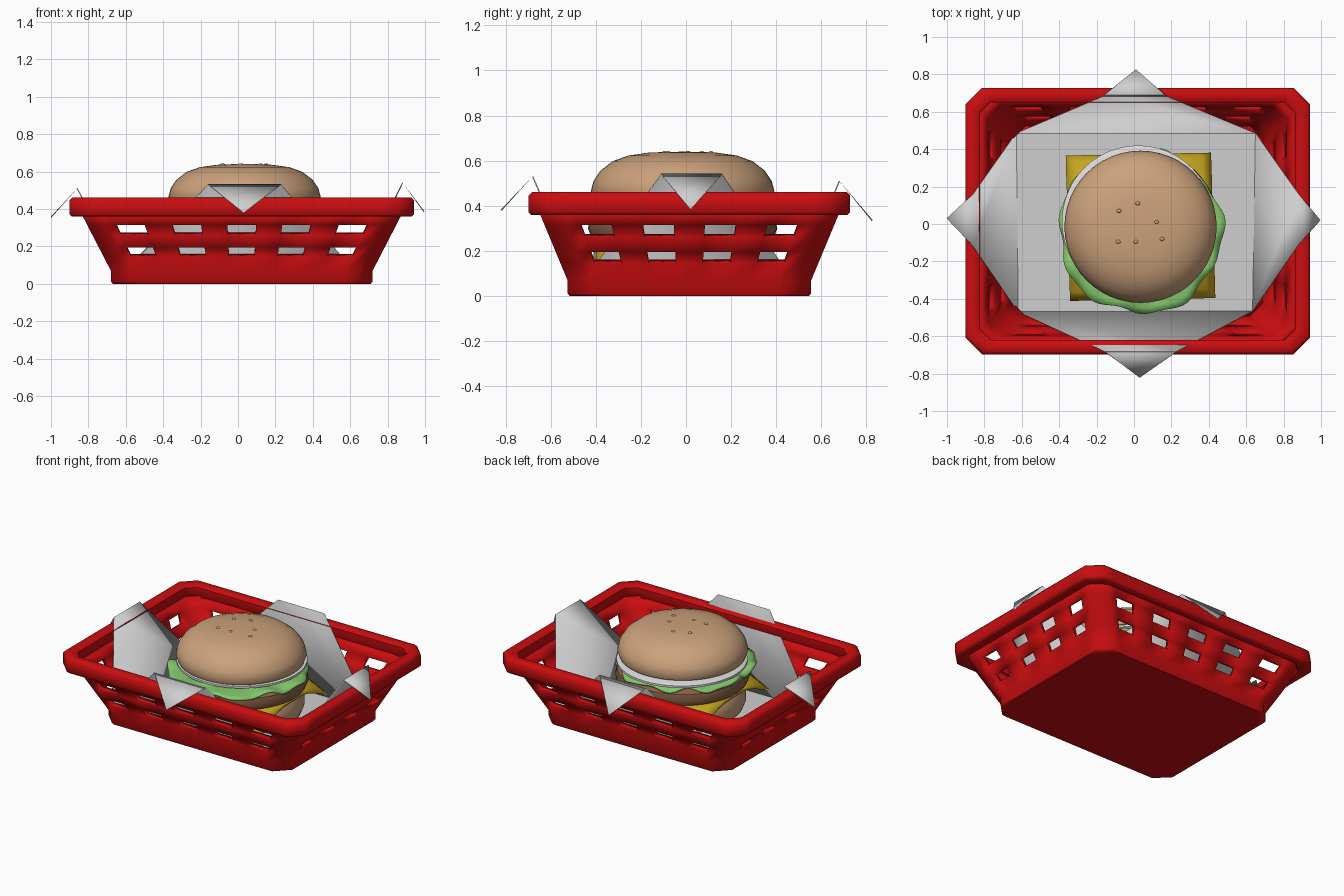
import bpy, bmesh, math
from mathutils import Vector

if "Cube" in bpy.data.objects:
    bpy.data.objects.remove(bpy.data.objects["Cube"])


def material(name, rgb):
    m = bpy.data.materials.new(name)
    m.diffuse_color = (*rgb, 1)
    m.use_nodes = True
    m.node_tree.nodes["Principled BSDF"].inputs["Base Color"].default_value = m.diffuse_color
    return m


RED = material("red plastic", (0.60, 0.004, 0.005))
PAPER = material("white paper", (0.62, 0.62, 0.62))
BUN = material("toasted bun", (0.60, 0.36, 0.20))
PATTY = material("brown patty", (0.25, 0.12, 0.065))
GREEN = material("lettuce green", (0.23, 0.58, 0.15))
CHEESE = material("cheese yellow", (0.58, 0.39, 0.015))
ONION = material("onion white", (0.72, 0.72, 0.72))


def finish(name, bm, mat, angle=40, thick=0, offset=-1):
    bmesh.ops.recalc_face_normals(bm, faces=bm.faces)
    me = bpy.data.meshes.new(name)
    bm.to_mesh(me)
    bm.free()
    ob = bpy.data.objects.new(name, me)
    bpy.context.collection.objects.link(ob)
    me.materials.append(mat)
    bpy.ops.object.select_all(action='DESELECT')
    ob.select_set(True)
    bpy.context.view_layer.objects.active = ob
    bpy.ops.object.shade_smooth_by_angle(angle=math.radians(angle))
    if thick:
        mod = ob.modifiers.new("thickness", 'SOLIDIFY')
        mod.thickness = thick
        mod.offset = offset
    return ob


def lathe(name, profile, centre, mat, n=48):
    """Revolve (radius, z) points; end points on the axis are capped."""
    bm = bmesh.new()
    rings = []
    for r, z in profile:
        if r == 0:
            rings.append([bm.verts.new((centre[0], centre[1], z))] * n)
        else:
            rings.append([bm.verts.new((centre[0] + r * math.cos(2 * math.pi * i / n),
                                        centre[1] + r * math.sin(2 * math.pi * i / n), z))
                          for i in range(n)])
    for a, b in zip(rings, rings[1:]):
        for i in range(n):
            j = (i + 1) % n
            bm.faces.new(list(dict.fromkeys((a[i], a[j], b[j], b[i]))))
    return finish(name, bm, mat)


# Basket: chamfered rectangular rings, with hole breakpoints along each side
CX, CY, CH = 0.02, 0.015, 0.09


def breaks(centres, hw):
    us, holes = [-1.0], []
    for c in centres:
        holes.append(len(us))
        us += [c - hw, c + hw]
    return us + [1.0], holes


LONG = breaks((-0.81, -0.40, 0, 0.40, 0.81), 0.105)
SHORT = breaks((-0.75, -0.25, 0.25, 0.75), 0.125)


def ring(hx, hy, z, ch=CH):
    pts = []
    for k in range(4):
        us = (LONG if k % 2 == 0 else SHORT)[0]
        for u in us:
            if k == 0: p = (u * (hx - ch), -hy)
            elif k == 1: p = (hx, u * (hy - ch))
            elif k == 2: p = (-u * (hx - ch), hy)
            else: p = (-hx, -u * (hy - ch))
            pts.append((CX + p[0], CY + p[1], z))
    return pts


hole_cols, start = set(), 0
for k in range(4):
    us, hs = LONG if k % 2 == 0 else SHORT
    hole_cols |= {start + h for h in hs}
    start += len(us)

bm = bmesh.new()
levels = [(0.69, 0.53, 0.0), (0.70, 0.54, 0.012), (0.70, 0.54, 0.07)]
for z in (0.145, 0.195, 0.26, 0.315, 0.38):
    t = (z - 0.07) / 0.30
    levels.append((0.70 + 0.155 * t, 0.54 + 0.125 * t, z))
rows = [[bm.verts.new(p) for p in ring(*l)] for l in levels]
n = len(rows[0])
bm.faces.new(rows[0])
for r in range(len(rows) - 1):
    for i in range(n):
        if r in (3, 5) and i in hole_cols:
            continue
        j = (i + 1) % n
        bm.faces.new((rows[r][i], rows[r][j], rows[r + 1][j], rows[r + 1][i]))
bmesh.ops.recalc_face_normals(bm, faces=bm.faces)
if rows[0][0].link_faces and bm.faces[:1][0].normal.z > 0:
    bmesh.ops.reverse_faces(bm, faces=bm.faces)
finish("basket_body", bm, RED, 50, 0.035)

# Rolled rim around the basket
bm = bmesh.new()
section = [(0.012, 0.36), (0, 0.372), (0, 0.445), (0.016, 0.462), (0.06, 0.462),
           (0.078, 0.448), (0.078, 0.372), (0.066, 0.36)]
rows = [[bm.verts.new(p) for p in ring(0.922 - o, 0.713 - o, z, CH - 0.4 * o)] for o, z in section]
for a, b in zip(rows, rows[1:] + rows[:1]):
    for i in range(n):
        j = (i + 1) % n
        bm.faces.new((a[i], a[j], b[j], b[i]))
finish("basket_rim", bm, RED, 50)

# Paper liner: floor, four tapering walls, and tips folded over the rim
bm = bmesh.new()
floor = [bm.verts.new(p) for p in ((-0.62, -0.47, 0.05), (0.635, -0.465, 0.05),
                                   (0.65, 0.485, 0.05), (-0.63, 0.485, 0.05))]
bm.faces.new(floor)
flaps = [((-0.16, -0.68, 0.53), (0.23, -0.68, 0.53), (0.03, -0.82, 0.38)),
         ((0.88, -0.11, 0.54), (0.88, 0.16, 0.54), (0.995, 0.02, 0.385)),
         ((0.18, 0.68, 0.51), (-0.17, 0.68, 0.51), (0.01, 0.825, 0.335)),
         ((-0.86, 0.16, 0.51), (-0.86, -0.12, 0.51), (-1.0, 0.03, 0.355))]
for k, flap in enumerate(flaps):
    a, b, tip = [bm.verts.new(p) for p in flap]
    bm.faces.new((floor[k], floor[(k + 1) % 4], b, a))
    bm.faces.new((a, b, tip))
finish("paper_liner", bm, PAPER, 25, 0.006, 0)

# Buns and patty
C = (0.035, -0.015)
lathe("bottom_bun", [(0, 0.055), (0.33, 0.055), (0.375, 0.08), (0.395, 0.13), (0.395, 0.19),
                     (0.375, 0.235), (0, 0.235)], C, BUN)
lathe("patty", [(0, 0.248), (0.37, 0.248), (0.405, 0.262), (0.42, 0.30), (0.41, 0.34),
                (0.37, 0.36), (0, 0.36)], C, PATTY)
TOP = [(0, 0.412), (0.36, 0.412), (0.395, 0.43), (0.407, 0.465), (0.395, 0.51), (0.365, 0.555),
       (0.31, 0.598), (0.24, 0.623), (0.15, 0.636), (0.07, 0.639), (0, 0.64)]
lathe("top_bun", TOP, C, BUN)

# Onion slice peeking out under the top bun
lathe("onion_slice", [(0, 0.39), (0.39, 0.39), (0.408, 0.398), (0.408, 0.412), (0.39, 0.42),
                      (0, 0.42)], (0.022, 0.012), ONION)

# Cheese slice: square sheet with drooping corners
bm = bmesh.new()
bmesh.ops.create_grid(bm, x_segments=16, y_segments=16, size=0.385)
for v in bm.verts:
    r = v.co.xy.length
    x, y = v.co.x, v.co.y
    v.co = Vector((C[0] + x - 0.03 * y, C[1] + y + 0.02 * x, 0.241 - 0.75 * max(0, r - 0.40)))
finish("cheese_slice", bm, CHEESE, 40, 0.016, 0)

# Lettuce leaf: disc with a ruffled edge
bm = bmesh.new()
N = 96
rings = []
for f in (0.5, 0.8, 0.92, 1.0):
    row = []
    for i in range(N):
        a = 2 * math.pi * i / N
        r = f * (0.437 + 0.012 * math.sin(5 * a + 1) + 0.009 * math.sin(11 * a))
        w = max(0, f - 0.75) * 4
        z = 0.378 - 0.012 * w + w * (0.014 * math.sin(9 * a) + 0.008 * math.sin(14 * a + 2))
        row.append(bm.verts.new((0.035 + r * math.cos(a), -0.04 + r * math.sin(a), z)))
    rings.append(row)
bm.faces.new(rings[0])
for a, b in zip(rings, rings[1:]):
    for i in range(N):
        j = (i + 1) % N
        bm.faces.new((a[i], a[j], b[j], b[i]))
finish("lettuce", bm, GREEN, 60, 0.012, 0)

# Sesame seeds on the crown
bm = bmesh.new()
for x, y in ((-0.08, 0.07), (0.02, 0.11), (0.12, 0.01), (0.15, -0.08), (0.01, -0.095), (-0.085, -0.095)):
    res = bmesh.ops.create_uvsphere(bm, u_segments=10, v_segments=6, radius=0.013)
    for v in res["verts"]:
        v.co = Vector((v.co.x + x, v.co.y * 0.8 + y, v.co.z * 0.6 + 0.636))
finish("sesame_seeds", bm, BUN)
